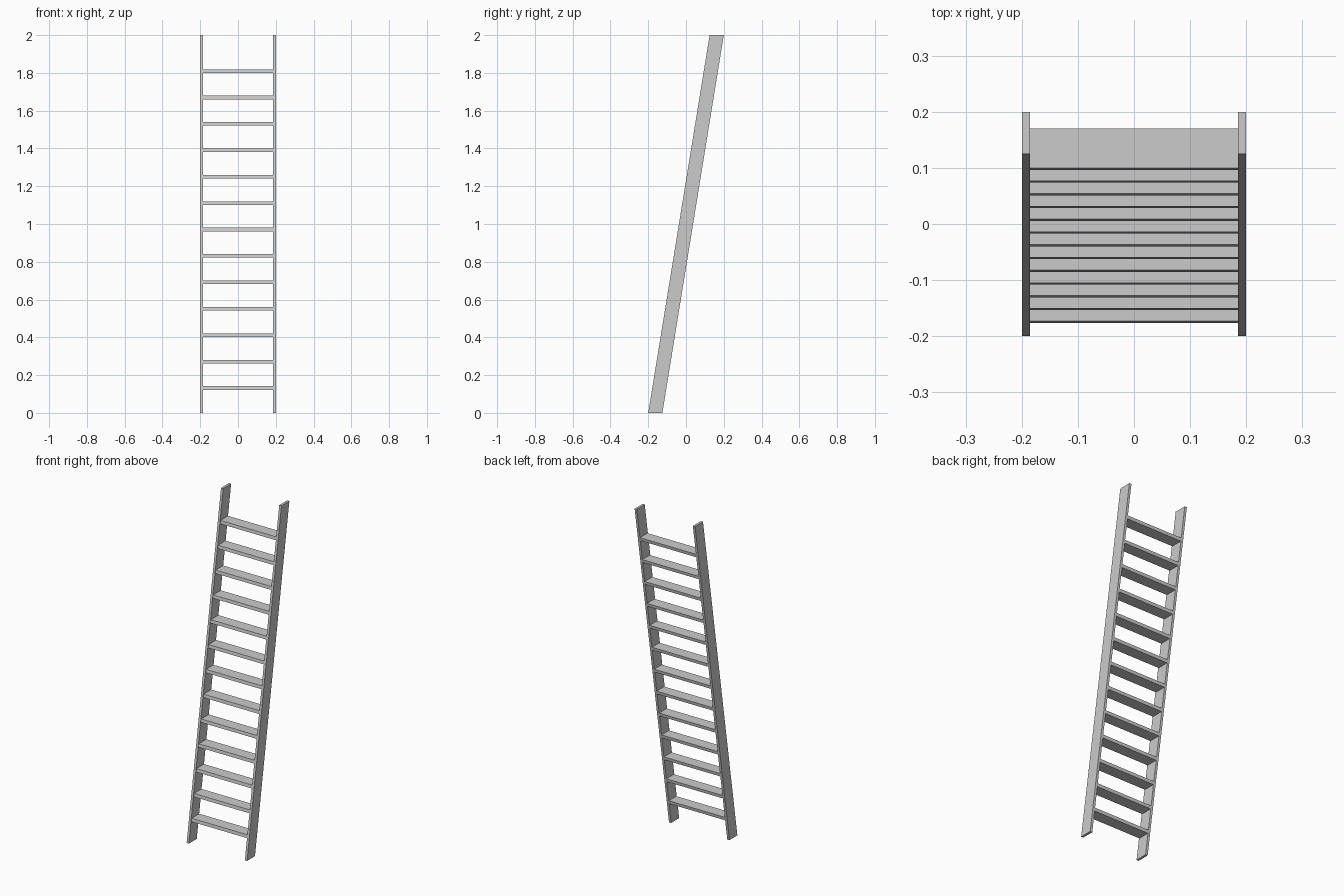
import bpy
import bmesh

cube = bpy.data.objects.get("Cube")
if cube:
    bpy.data.objects.remove(cube, do_unlink=True)

GREY = (0.6, 0.6, 0.6, 1)
mat = bpy.data.materials.new("light grey")
mat.use_nodes = True
mat.diffuse_color = GREY
mat.node_tree.nodes["Principled BSDF"].inputs["Base Color"].default_value = GREY

HEIGHT = 2.0
HALF = 0.2            # half width, and half depth including the lean
RAIL = 0.0145         # rail thickness
DEPTH = 0.075         # horizontal depth of a rail
LEAN = (2 * HALF - DEPTH) / HEIGHT


def leaning_box(name, x0, x1, z0, z1, inset=0.0):
    """Box with level top and bottom whose front and back follow the lean."""
    bm = bmesh.new()
    bmesh.ops.create_cube(bm, size=1)
    for v in bm.verts:
        z = z1 if v.co.z > 0 else z0
        front = -HALF + LEAN * z
        v.co.x = x1 if v.co.x > 0 else x0
        v.co.y = front + (DEPTH if v.co.y > 0 else inset)
        v.co.z = z
    mesh = bpy.data.meshes.new(name)
    bm.to_mesh(mesh)
    bm.free()
    mesh.materials.append(mat)
    obj = bpy.data.objects.new(name, mesh)
    bpy.context.collection.objects.link(obj)


# Side rails
inner = HALF - RAIL
leaning_box("left_rail", inner, HALF, 0, HEIGHT)
leaning_box("right_rail", -HALF, -inner, 0, HEIGHT)

# Treads, evenly spaced between the rails
TREADS, FIRST, STEP, THICK = 13, 0.132, 0.1398, 0.019
for i in range(TREADS):
    mid = FIRST + i * STEP
    leaning_box(f"tread_{i + 1}", -inner, inner, mid - THICK / 2, mid + THICK / 2, 0.004)
